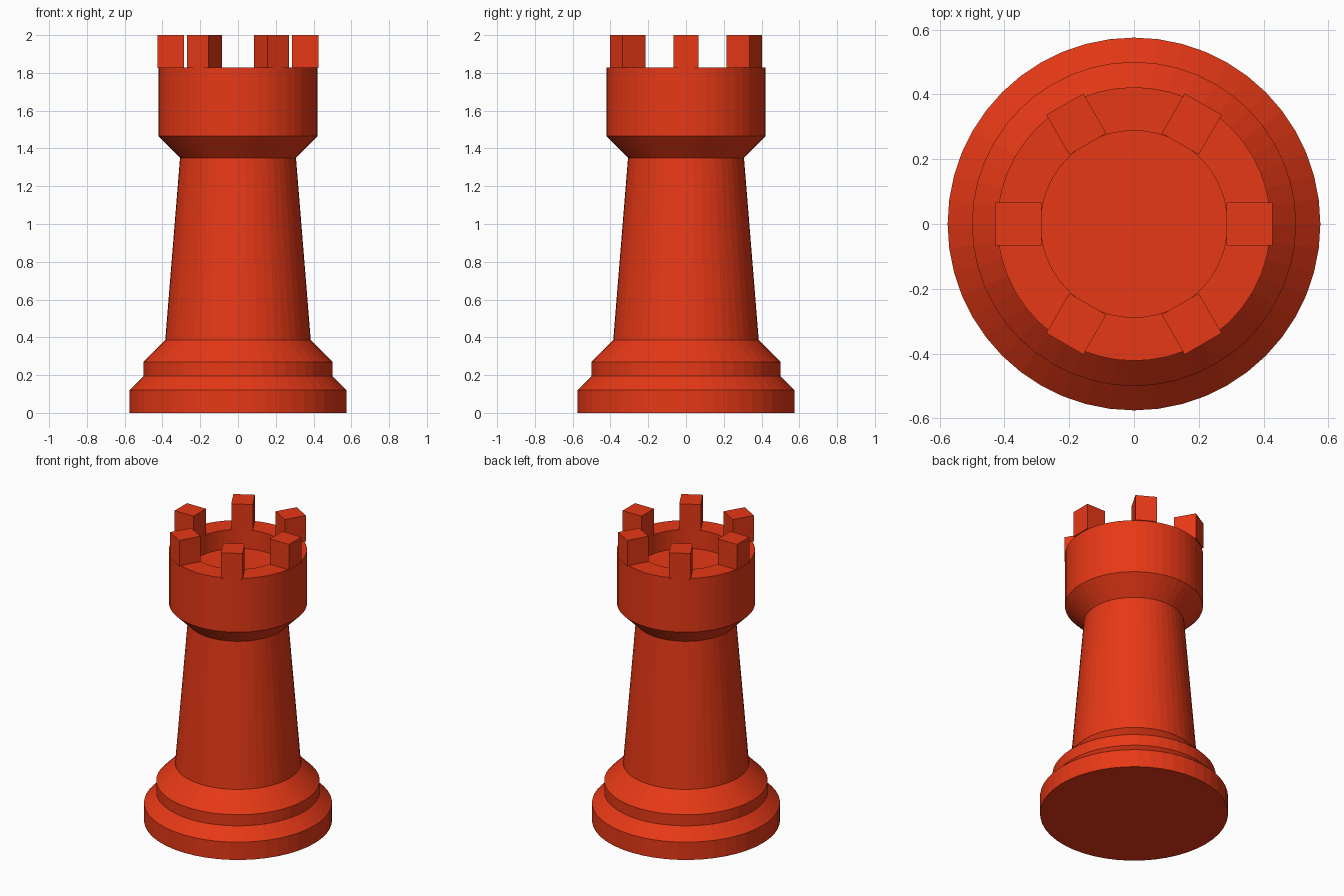
import bpy, bmesh, math
from mathutils import Matrix

if "Cube" in bpy.data.objects:
    bpy.data.objects.remove(bpy.data.objects["Cube"])

SEGMENTS = 48

red = bpy.data.materials.new("red")
red.diffuse_color = (0.8, 0.04, 0.008, 1.0)
red.use_nodes = True
red.node_tree.nodes["Principled BSDF"].inputs["Base Color"].default_value = red.diffuse_color


def make_object(name, bm):
    bmesh.ops.recalc_face_normals(bm, faces=bm.faces)
    mesh = bpy.data.meshes.new(name)
    bm.to_mesh(mesh)
    bm.free()
    mesh.materials.append(red)
    obj = bpy.data.objects.new(name, mesh)
    bpy.context.collection.objects.link(obj)
    return obj


def lathe(name, profile):
    """Closed solid from (radius, z) rings, capped at both ends."""
    bm = bmesh.new()
    rings = []
    for r, z in profile:
        angles = [2 * math.pi * i / SEGMENTS for i in range(SEGMENTS)]
        rings.append([bm.verts.new((r * math.cos(a), r * math.sin(a), z)) for a in angles])
    for low, high in zip(rings, rings[1:]):
        for i in range(SEGMENTS):
            j = (i + 1) % SEGMENTS
            bm.faces.new((low[i], low[j], high[j], high[i]))
    bm.faces.new(rings[0])
    bm.faces.new(rings[-1])
    return make_object(name, bm)


# Stepped base, tapered shaft, flared head and sunken top
lathe("tower_body", [
    (0.575, 0.0), (0.575, 0.12), (0.50, 0.195), (0.50, 0.27),
    (0.385, 0.387), (0.307, 1.35), (0.422, 1.465), (0.422, 1.828),
    (0.288, 1.828), (0.288, 1.70),
])

# Six battlement blocks around the rim
INNER, OUTER, WIDTH, LOW, HIGH = 0.285, 0.427, 0.132, 1.826, 2.0
for k in range(6):
    bm = bmesh.new()
    place = (Matrix.Rotation(math.radians(60 * k), 4, 'Z')
             @ Matrix.Translation(((INNER + OUTER) / 2, 0, (LOW + HIGH) / 2))
             @ Matrix.Diagonal((OUTER - INNER, WIDTH, HIGH - LOW, 1)))
    bmesh.ops.create_cube(bm, size=1, matrix=place)
    make_object(f"battlement_{k + 1}", bm)
